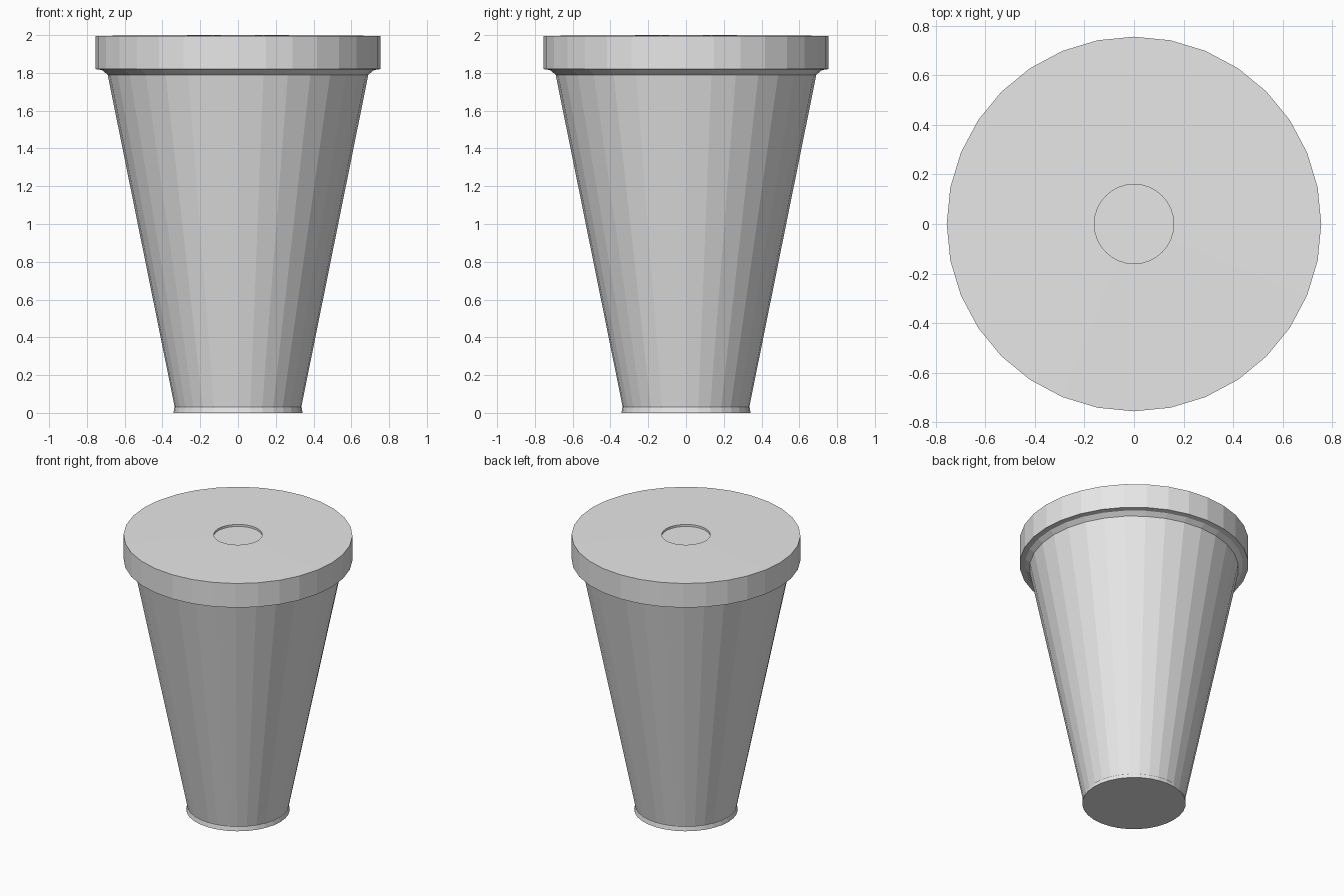
import bpy
import bmesh
from math import cos, sin, tau

SIDES = 32

cube = bpy.data.objects.get("Cube")
if cube:
    bpy.data.objects.remove(cube, do_unlink=True)

grey = bpy.data.materials.new("light grey")
grey.use_nodes = True
colour = (0.8, 0.8, 0.8, 1)
grey.diffuse_color = colour
grey.node_tree.nodes["Principled BSDF"].inputs["Base Color"].default_value = colour


def lathe(name, profile):
    """Revolve (radius, height) points around z and cap both ends."""
    bm = bmesh.new()
    rings = []
    for r, z in profile:
        rings.append([bm.verts.new((r * cos(tau * i / SIDES), r * sin(tau * i / SIDES), z))
                      for i in range(SIDES)])
    for low, high in zip(rings, rings[1:]):
        for i in range(SIDES):
            j = (i + 1) % SIDES
            bm.faces.new((low[i], low[j], high[j], high[i]))
    bm.faces.new(rings[0][::-1])
    bm.faces.new(rings[-1])
    bmesh.ops.recalc_face_normals(bm, faces=bm.faces[:])
    mesh = bpy.data.meshes.new(name)
    bm.to_mesh(mesh)
    bm.free()
    mesh.materials.append(grey)
    obj = bpy.data.objects.new(name, mesh)
    bpy.context.collection.objects.link(obj)
    return obj


# Tapered cup with a thin foot band
lathe("cup_body", [(0.342, 0), (0.337, 0.028), (0.335, 0.03), (0.69, 1.79)])

# Lid with a chamfered lower edge and a shallow round recess on top
lathe("lid", [(0.69, 1.79), (0.72, 1.815), (0.755, 1.82), (0.755, 1.996),
              (0.16, 2.0), (0.16, 1.985)])
